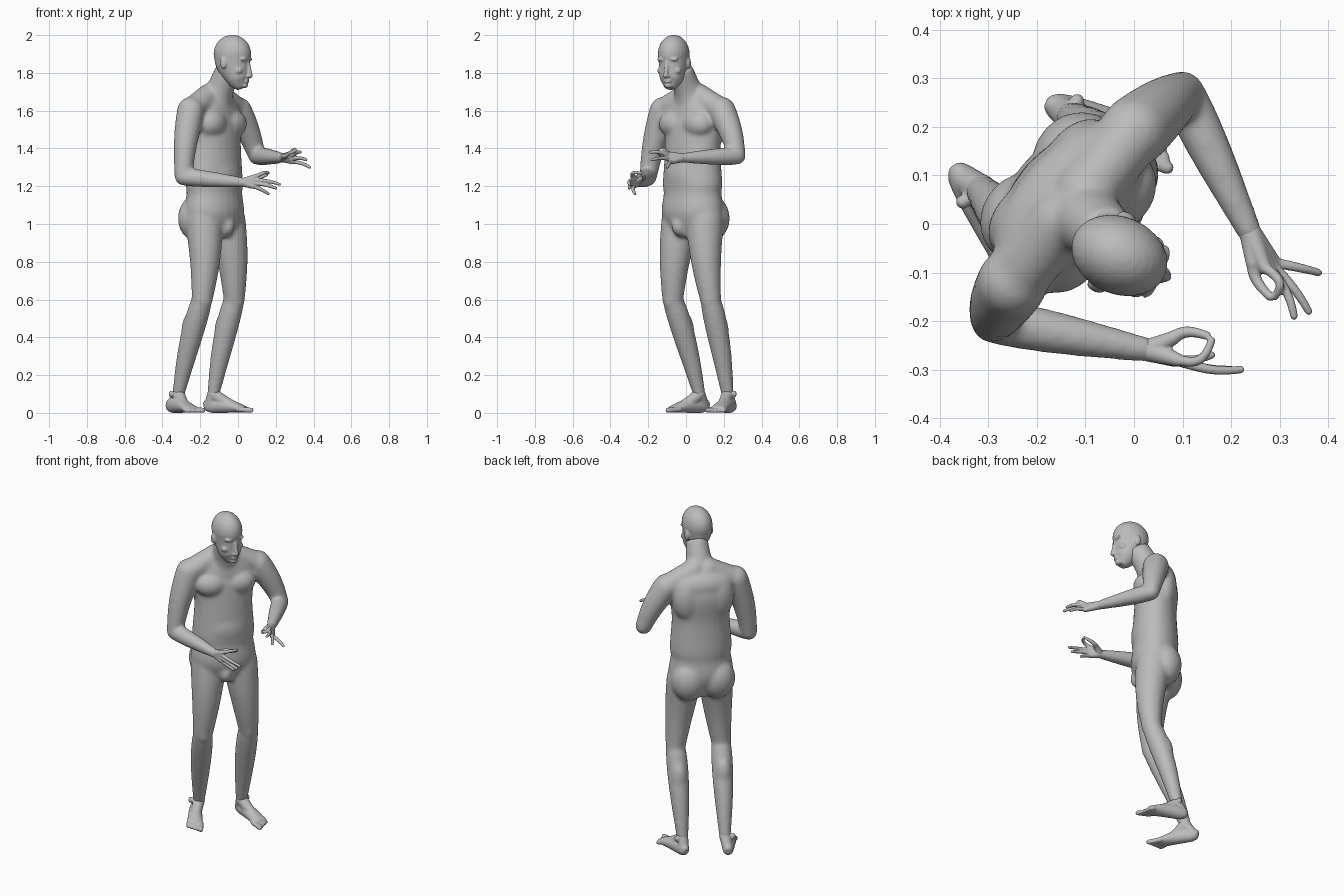
import bpy, bmesh, math
from mathutils import Matrix, Vector

if "Cube" in bpy.data.objects:
    bpy.data.objects.remove(bpy.data.objects["Cube"])

GREY = (.5, .5, .5, 1)
skin = bpy.data.materials.new("plain grey")
skin.use_nodes = True
skin.diffuse_color = GREY
skin.node_tree.nodes["Principled BSDF"].inputs["Base Color"].default_value = GREY


def facing(x, y, degrees):
    """Local frame standing at x, y whose front (-y) is turned by an angle."""
    return Matrix.Translation((x, y, 0)) @ Matrix.Rotation(math.radians(degrees), 4, "Z")


WORLD = Matrix.Identity(4)
BODY = facing(-.125, .035, 49)
HEAD = facing(-.03, -.065, 66)
ACROSS = BODY.to_3x3() @ Vector((1, 0, 0))
FORWARD = BODY.to_3x3() @ Vector((0, -1, 0))


def blob(bm, centre, radii, frame=WORLD):
    """Ellipsoid of flesh."""
    matrix = frame @ Matrix.Translation(centre) @ Matrix.Diagonal((*radii, 1))
    bmesh.ops.create_uvsphere(bm, u_segments=24, v_segments=16, radius=1, matrix=matrix)


def pair(bm, centre, radii, frame):
    """Ellipsoid mirrored to both sides of a frame."""
    x, y, z = centre
    for sign in (-1, 1):
        blob(bm, (sign * x, y, z), radii, frame)


def tube(bm, centres, sizes, side, frame, sides=24):
    """Closed elliptic tube along a path; sizes hold half width and half depth."""
    rings = []
    last = len(centres) - 1
    for i, (centre, (width, depth)) in enumerate(zip(centres, sizes)):
        along = (centres[min(i + 1, last)] - centres[max(i - 1, 0)]).normalized()
        across = (side - along * side.dot(along)).normalized()
        normal = along.cross(across)
        angles = [math.tau * k / sides for k in range(sides)]
        rings.append([bm.verts.new(frame @ (centre + across * width * math.cos(a) + normal * depth * math.sin(a)))
                      for a in angles])
    for low, high in zip(rings, rings[1:]):
        for k in range(sides):
            bm.faces.new((low[k - 1], low[k], high[k], high[k - 1]))
    bm.faces.new(rings[0])
    bm.faces.new(rings[-1])


def loft(bm, rows, frame, steps=5):
    """Smooth tube through a few rows of y, z, half width and half depth."""
    rows = [Vector(row) for row in rows]
    padded = [rows[0], *rows, rows[-1]]
    path = []
    for before, start, end, after in zip(padded, rows, rows[1:], padded[3:]):
        leave, arrive = (end - before) / 2, (after - start) / 2
        for k in range(steps):
            t = k / steps
            ease = t * t * (3 - 2 * t)
            path.append(start.lerp(end, ease) + leave * t * (1 - t) ** 2 - arrive * t * t * (1 - t))
    path.append(rows[-1])
    centres = [Vector((0, p[0], p[1])) for p in path]
    tube(bm, centres, [(p[2], p[3]) for p in path], Vector((1, 0, 0)), frame)


def limb(bm, start, end, thick, thin, bow=(0, 0, 0), swell=0, frame=WORLD, steps=12):
    """Round-ended tapering limb that can bow sideways and swell like a muscle."""
    start, end, bow = Vector(start), Vector(end), Vector(bow)
    centres, sizes = [], []
    for k in range(steps + 1):
        t = k / steps
        radius = thick + (thin - thick) * t + swell * math.sin(math.pi * t ** .7)
        centres.append(start.lerp(end, t) + bow * math.sin(math.pi * t))
        sizes.append((radius, radius))
    tube(bm, centres, sizes, (end - start).orthogonal(), frame)
    blob(bm, start, [thick] * 3, frame)
    blob(bm, end, [thin] * 3, frame)


def finish(bm, name, voxel, relax):
    """Fuse the overlapping pieces into one smooth skin."""
    mesh = bpy.data.meshes.new(name)
    bmesh.ops.recalc_face_normals(bm, faces=bm.faces)
    bm.to_mesh(mesh)
    bm.free()
    part = bpy.data.objects.new(name, mesh)
    bpy.context.collection.objects.link(part)
    fuse = part.modifiers.new("fuse", "REMESH")
    fuse.mode = "VOXEL"
    fuse.voxel_size = voxel
    soften = part.modifiers.new("soften", "SMOOTH")
    soften.iterations = relax
    graph = bpy.context.evaluated_depsgraph_get()
    part.data = bpy.data.meshes.new_from_object(part.evaluated_get(graph))
    part.modifiers.clear()
    part.data.materials.clear()
    part.data.materials.append(skin)
    for face in part.data.polygons:
        face.use_smooth = True


# Joint positions of the pose, by side
right = dict(sign=-1, shoulder=(-.25, -.12, 1.6), elbow=(-.29, -.2, 1.25), wrist=(.03, -.26, 1.22),
             hip=(-.18, -.03, 1.02), knee=(-.19, -.07, .6), ankle=(-.315, .07, .1),
             heel=(-.37, .12), foot_turn=33,
             thumb=(.08, -.235, 1.24), thumb_tip=(.15, -.23, 1.26),
             first_knuckle=(.09, -.28, 1.25), last_knuckle=(.08, -.28, 1.2),
             tips=[(.16, -.24, 1.27), (.22, -.3, 1.21), (.2, -.3, 1.19), (.16, -.27, 1.16)],
             curl=Vector((.01, -.02, .01)))
left = dict(sign=1, shoulder=(0, .19, 1.6), elbow=(.1, .27, 1.36), wrist=(.24, -.02, 1.35),
            hip=(-.06, .1, 1.02), knee=(-.02, .13, .6), ankle=(-.13, .22, .1),
            heel=(-.18, .25), foot_turn=69,
            thumb=(.245, -.08, 1.36), thumb_tip=(.28, -.15, 1.38),
            first_knuckle=(.27, -.09, 1.37), last_knuckle=(.29, -.08, 1.33),
            tips=[(.29, -.15, 1.38), (.33, -.19, 1.38), (.36, -.18, 1.34), (.38, -.1, 1.3)],
            curl=Vector((.02, 0, .02)))
SIDES = {"right": right, "left": left}

# Torso and neck
bm = bmesh.new()
loft(bm, [(0, .93, .13, .09), (0, 1.05, .182, .135), (0, 1.16, .17, .128), (0, 1.22, .176, .13),
          (0, 1.4, .165, .12), (.01, 1.54, .185, .118), (0, 1.61, .175, .1), (-.01, 1.68, .11, .075)], BODY)
loft(bm, [(0, 1.58, .11, .09), (-.035, 1.7, .076, .074), (-.1, 1.82, .062, .068)], BODY)
blob(bm, (0, .03, 1.6), (.19, .09, .09), BODY)  # upper back
pair(bm, (.08, -.05, 1.53), (.095, .073, .075), BODY)  # chest muscles
pair(bm, (.085, .06, 1.53), (.09, .062, .13), BODY)  # shoulder blades
pair(bm, (.082, .06, 1.03), (.1, .09, .12), BODY)  # buttocks
blob(bm, (0, -.035, 1.25), (.14, .1, .15), BODY)  # belly
blob(bm, (-.01, -.09, .99), (.042, .05, .055), BODY)  # groin

# Arms and legs
for joint in SIDES.values():
    outward = ACROSS * joint["sign"]
    limb(bm, joint["shoulder"], joint["elbow"], .073, .046, bow=outward * .012, swell=.003)
    limb(bm, joint["elbow"], joint["wrist"], .046, .026, swell=.006)
    limb(bm, BODY @ Vector((joint["sign"] * .04, 0, 1.68)), joint["shoulder"], .065, .066)
    limb(bm, joint["hip"], joint["knee"], .1, .056, bow=FORWARD * .014, swell=.003)
    limb(bm, joint["knee"], joint["ankle"], .053, .033, bow=FORWARD * -.01, swell=.013)
    knee, ankle = Vector(joint["knee"]), Vector(joint["ankle"])
    blob(bm, knee + FORWARD * .02, (.038, .038, .055))  # kneecap
    blob(bm, knee.lerp(ankle, .35) - FORWARD * .02, (.052, .052, .11))  # calf
finish(bm, "body", .008, 20)

# Head, bent slightly down
bm = bmesh.new()
blob(bm, (0, 0, 1.9), (.08, .103, .101), HEAD)  # skull
loft(bm, [(-.055, 1.72, .027, .025), (-.04, 1.75, .051, .052), (-.03, 1.78, .064, .067),
          (-.005, 1.85, .075, .095), (0, 1.9, .079, .1)], HEAD)  # face and jaw
limb(bm, (0, -.09, 1.86), (0, -.104, 1.785), .01, .013, frame=HEAD)  # nose
pair(bm, (.011, -.095, 1.783), (.009, .012, .008), HEAD)  # nostrils
pair(bm, (.03, -.081, 1.872), (.03, .016, .011), HEAD)  # brows
pair(bm, (.044, -.058, 1.812), (.024, .022, .02), HEAD)  # cheekbones
for lip_height in (1.764, 1.753):
    blob(bm, (0, -.085, lip_height), (.023, .011, .006), HEAD)
blob(bm, (0, -.072, 1.733), (.022, .017, .014), HEAD)  # chin
pair(bm, (.079, .018, 1.852), (.01, .02, .031), HEAD)  # ears
finish(bm, "head", .0045, 7)

# Hands: a fan of palm bones, four fingers and a thumb
for side, joint in SIDES.items():
    bm = bmesh.new()
    curl = joint["curl"]
    first, last = Vector(joint["first_knuckle"]), Vector(joint["last_knuckle"])
    for i, tip in enumerate(joint["tips"]):
        knuckle = first.lerp(last, i / 3)
        limb(bm, joint["wrist"], knuckle, .024, .014)
        limb(bm, knuckle, tip, .011, .008, bow=curl / (i + 1))
    limb(bm, joint["wrist"], joint["thumb"], .023, .015)
    limb(bm, joint["thumb"], joint["thumb_tip"], .014, .009, bow=-curl / 2)
    finish(bm, side + "_hand", .0038, 2)

# Feet: sole from heel to ball, instep and tendon, then five toes from big to little
for side, joint in SIDES.items():
    bm = bmesh.new()
    foot = facing(*joint["heel"], joint["foot_turn"])
    ankle = foot.inverted() @ Vector(joint["ankle"])
    loft(bm, [(-.005, .03, .018, .024), (-.04, .04, .032, .04), (-.14, .036, .04, .036),
              (-.235, .018, .045, .017)], foot)
    limb(bm, ankle, (0, -.16, .04), .033, .028, bow=(0, 0, -.005), frame=foot)
    limb(bm, ankle, (0, -.03, .035), .032, .03, frame=foot)
    pair(bm, ankle + Vector((.027 - ankle.x, 0, 0)), (.014, .015, .018), foot)  # ankle bones
    for i in range(5):
        x = joint["sign"] * (.018 * i - .036)
        radius = .011 if i else .014
        limb(bm, (x, -.21, .018), (x, .012 * i - .28, radius), radius, radius, frame=foot)
    finish(bm, side + "_foot", .005, 5)
